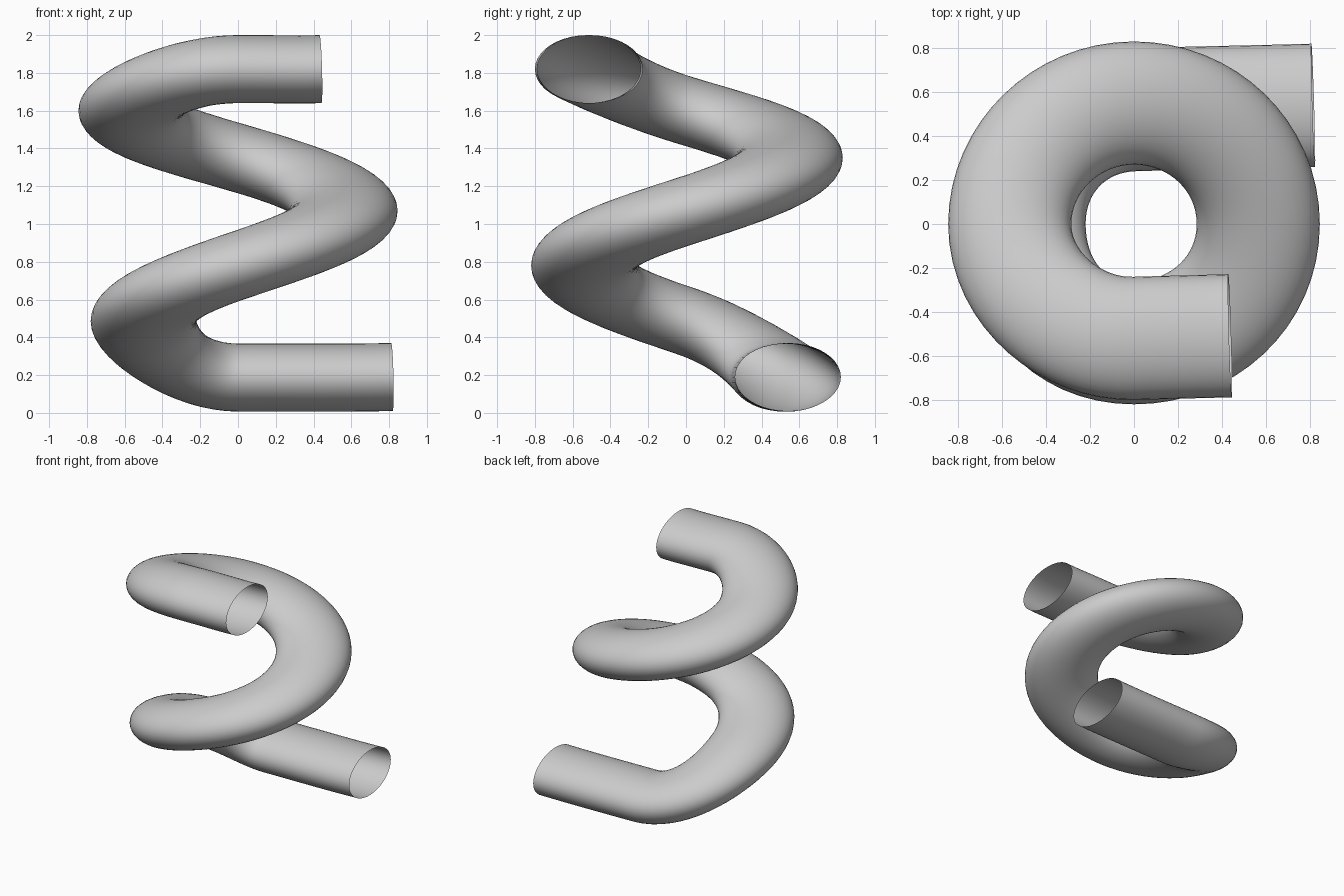
import bpy, bmesh
from math import sin, cos, pi
from mathutils import Vector
from mathutils.geometry import interpolate_bezier

if "Cube" in bpy.data.objects:
    bpy.data.objects.remove(bpy.data.objects["Cube"])

HALF_W, HALF_H = 0.28, 0.18   # oval section: radial and vertical half sizes
SIDES, STEPS = 40, 16

# Centre line knots: position, handle vector (pointing along the path)
knots = [
    ((0.815, 0.54, 0.19), (-0.27, -0.008, -0.006)),
    ((0.0, 0.52, 0.187), (-0.28, -0.008, 0.0)),
    ((-0.50, 0.0, 0.485), (0.0, -0.30, 0.10)),
    ((0.0, -0.54, 0.78), (0.31, 0.0, 0.105)),
    ((0.565, 0.0, 1.07), (0.0, 0.31, 0.10)),
    ((0.0, 0.55, 1.35), (-0.31, 0.0, 0.09)),
    ((-0.565, 0.0, 1.60), (0.0, -0.30, 0.09)),
    ((0.0, -0.52, 1.82), (0.28, 0.008, 0.0)),
    ((0.437, -0.508, 1.82), (0.14, 0.004, 0.004)),
]

# Sample the smooth coil path
path = []
for (p0, h0), (p1, h1) in zip(knots, knots[1:]):
    a, b, u, v = Vector(p0), Vector(p1), Vector(h0), Vector(h1)
    path += interpolate_bezier(a, a + u, b - v, b, STEPS + 1)[:-1]
path.append(Vector(knots[-1][0]))

# Sweep the oval along the path, keeping it upright
bm = bmesh.new()
rings = []
for i, p in enumerate(path):
    if i == 0:
        t = Vector(knots[0][1])
    elif i == len(path) - 1:
        t = Vector(knots[-1][1])
    else:
        t = path[i + 1] - path[i - 1]
    t.normalize()
    side = t.cross(Vector((0, 0, 1))).normalized()
    up = side.cross(t)
    rings.append([bm.verts.new(p + side * HALF_W * cos(2 * pi * k / SIDES)
                               + up * HALF_H * sin(2 * pi * k / SIDES))
                  for k in range(SIDES)])

# Skin the rings; both ends stay open
for r, s in zip(rings, rings[1:]):
    for k in range(SIDES):
        n = (k + 1) % SIDES
        bm.faces.new((r[k], s[k], s[n], r[n])).smooth = True
bmesh.ops.recalc_face_normals(bm, faces=bm.faces)

mesh = bpy.data.meshes.new("coiled_tube")
bm.to_mesh(mesh)
bm.free()
tube = bpy.data.objects.new("coiled_tube", mesh)
bpy.context.collection.objects.link(tube)
